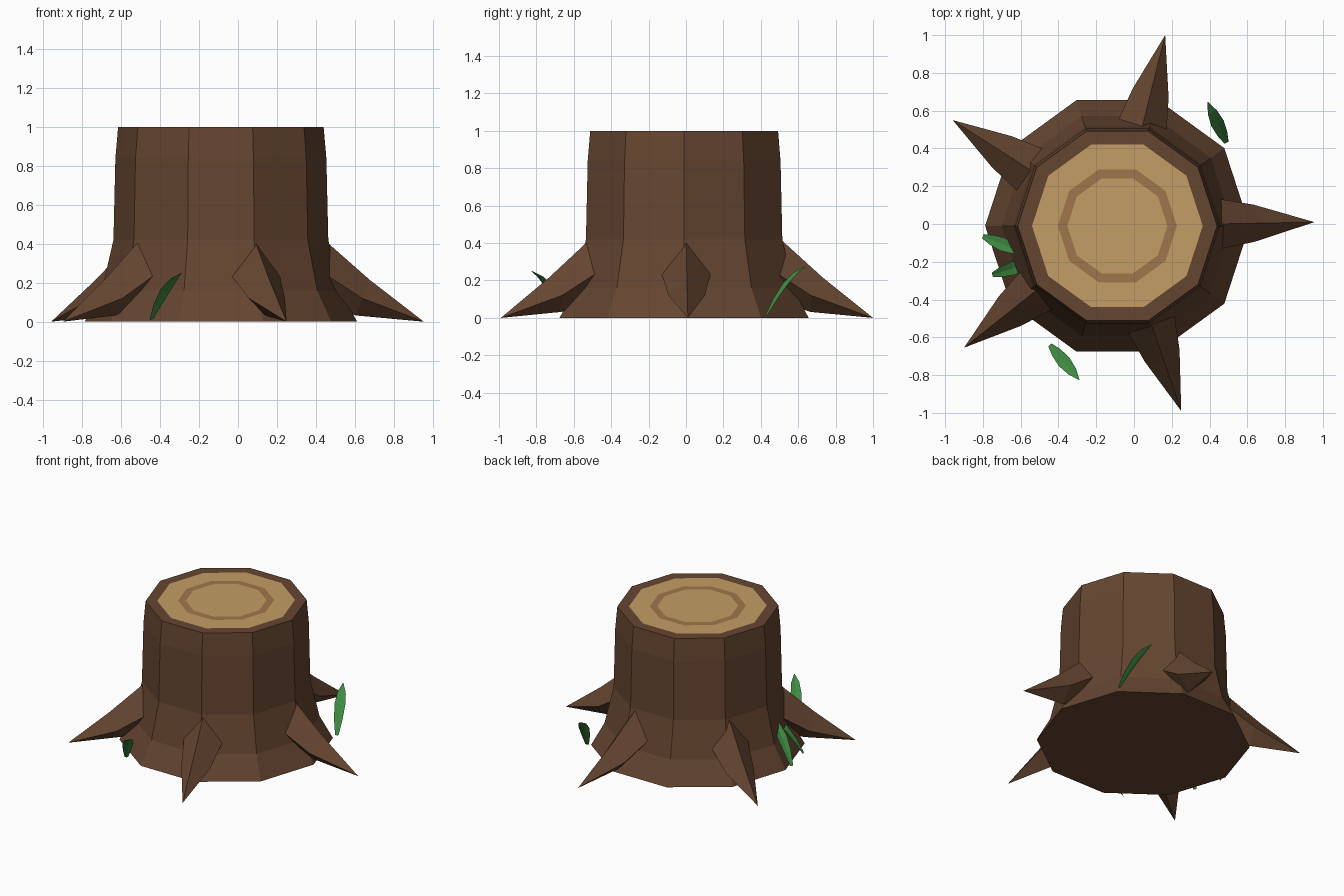
import bpy, bmesh
from math import sin, cos, radians, pi
from mathutils import Vector

if "Cube" in bpy.data.objects:
    bpy.data.objects.remove(bpy.data.objects["Cube"])

CENTRE = Vector((-0.088, -0.01, 0))


def material(name, rgb):
    m = bpy.data.materials.new(name)
    m.diffuse_color = (*rgb, 1)
    m.use_nodes = True
    m.node_tree.nodes["Principled BSDF"].inputs["Base Color"].default_value = m.diffuse_color
    return m


BARK = material("bark", (0.13, 0.06, 0.03))
WOOD = material("cut_wood", (0.55, 0.34, 0.13))
RING = material("growth_ring", (0.35, 0.18, 0.07))
LEAF = material("leaf_green", (0.05, 0.26, 0.055))


def finish(bm, name, mats, fix_normals=True):
    if fix_normals:
        bmesh.ops.recalc_face_normals(bm, faces=bm.faces)
    me = bpy.data.meshes.new(name)
    bm.to_mesh(me)
    bm.free()
    for m in mats:
        me.materials.append(m)
    ob = bpy.data.objects.new(name, me)
    bpy.context.collection.objects.link(ob)
    return ob


def bridge(bm, a, b, mat=0):
    n = len(a)
    for i in range(n):
        j = (i + 1) % n
        bm.faces.new((a[i], a[j], b[j], b[i])).material_index = mat


# Trunk: ten-sided lathe, with bark rim and growth ring on the cut top
# (radius, height, material of the band leading up to this ring)
PROFILE = [(0.70, 0, 0), (0.612, 0.16, 0), (0.552, 0.42, 0), (0.542, 0.84, 0),
           (0.528, 1, 0), (0.452, 1, 0), (0.315, 1, 1), (0.265, 1, 2)]
bm = bmesh.new()
rings = [[bm.verts.new(CENTRE + Vector((r * cos(k * pi / 5), r * sin(k * pi / 5), z)))
          for k in range(10)] for r, z, _ in PROFILE]
for lower, upper, (_, _, mat) in zip(rings, rings[1:], PROFILE[1:]):
    bridge(bm, lower, upper, mat)
bm.faces.new(rings[0][::-1])
bm.faces.new(rings[-1]).material_index = 1
finish(bm, "trunk", [BARK, WOOD, RING])


# Roots: diamond-section spikes running down to the ground
# each section: (distance, side, height) for top, left, bottom, right
BASE = [(0.53, 0, 0.422), (0.51, 0.138, 0.26), (0.50, 0, 0.10), (0.51, -0.138, 0.26)]
MID = [(0.765, 0, 0.215), (0.725, 0.098, 0.12), (0.695, 0, 0.032), (0.725, -0.098, 0.12)]


def root(index, tip):
    tip = Vector((*tip, 0))
    out = (tip - CENTRE).normalized()
    side = Vector((-out.y, out.x, 0))
    bm = bmesh.new()
    a, b = [[bm.verts.new(CENTRE + out * d + side * s + Vector((0, 0, z)))
             for d, s, z in section] for section in (BASE, MID)]
    end = bm.verts.new(tip)
    bridge(bm, a, b)
    for i in range(4):
        bm.faces.new((b[i], b[(i + 1) % 4], end))
    bm.faces.new(a)
    finish(bm, f"root_{index}", [BARK])


for i, tip in enumerate([(0.955, 0.01), (0.165, 1.0), (-0.96, 0.55),
                         (-0.90, -0.655), (0.25, -0.99)]):
    root(i + 1, tip)


# Leaves: arched, creased blades rising from the ground
def leaf(index, start, tip, height):
    start, tip = Vector((*start, 0.01)), Vector((*tip, 0.01))
    run = tip - start
    side = Vector((-run.y, run.x, 0)).normalized()
    bm = bmesh.new()
    rows = []
    for t, w in [(0, 0.012), (0.22, 0.028), (0.48, 0.036), (0.75, 0.026), (1, 0.002)]:
        mid = start + run * t
        mid.z += height * (1.5 * t - 0.5 * t * t)
        rows.append([bm.verts.new(mid + side * w * s + Vector((0, 0, 0.3 * w * abs(s))))
                     for s in (1, 0, -1)])
    for a, b in zip(rows, rows[1:]):
        for i in (0, 1):
            bm.faces.new((a[i], a[i + 1], b[i + 1], b[i]))
    finish(bm, f"leaf_{index}", [LEAF], False)


leaf(1, (0.49, 0.43), (0.39, 0.645), 0.27)
leaf(2, (-0.445, -0.64), (-0.29, -0.825), 0.24)
leaf(3, (-0.80, -0.065), (-0.58, -0.155), 0.26)
leaf(4, (-0.75, -0.27), (-0.52, -0.195), 0.25)
